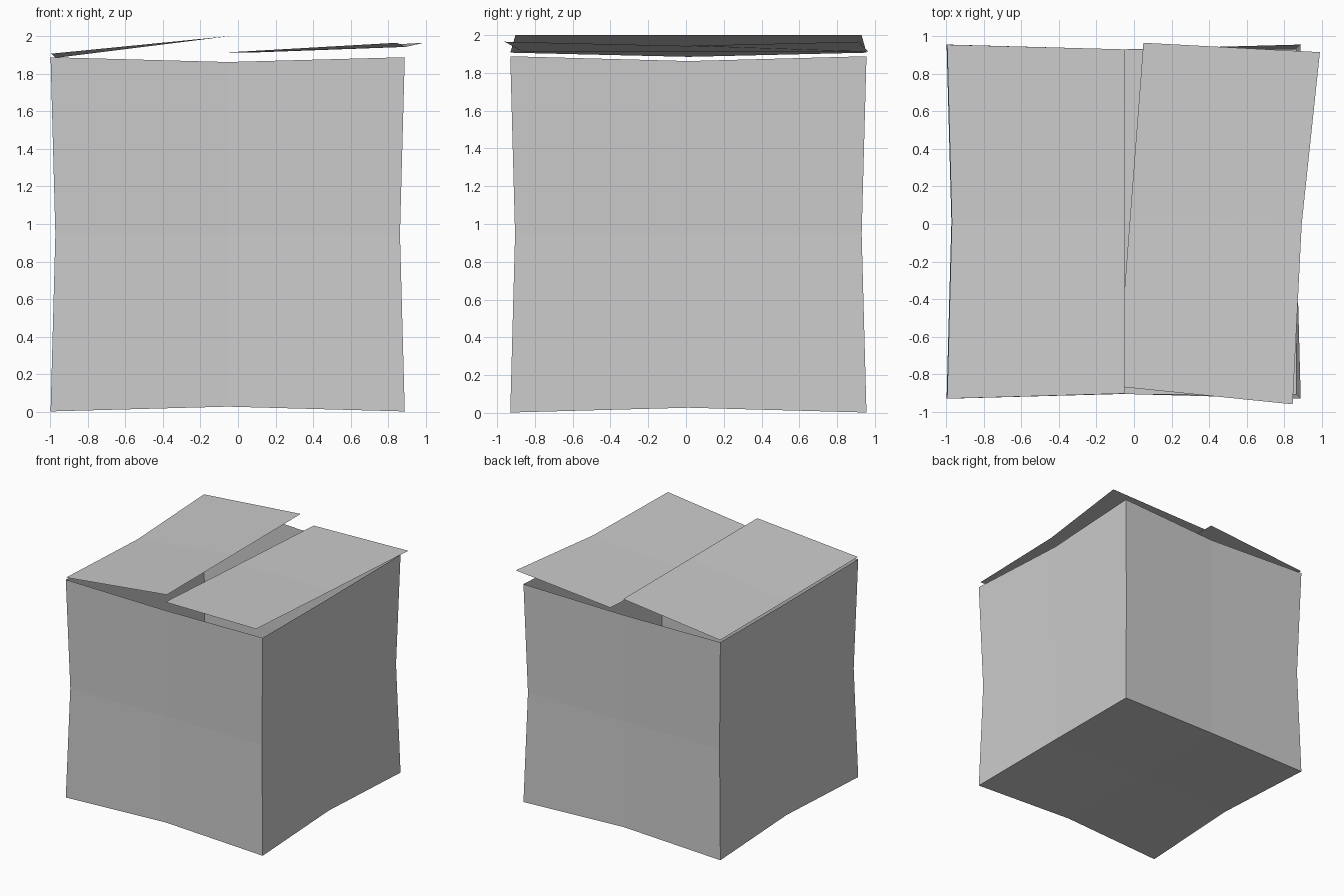
import bpy, bmesh
from mathutils import Vector

if "Cube" in bpy.data.objects:
    bpy.data.objects.remove(bpy.data.objects["Cube"], do_unlink=True)

# Plain grey card
card = bpy.data.materials.new("grey_card")
card.use_nodes = True
GREY = (0.6, 0.6, 0.6, 1)
card.diffuse_color = GREY
card.node_tree.nodes["Principled BSDF"].inputs["Base Color"].default_value = GREY


def finish(name, bm):
    mesh = bpy.data.meshes.new(name)
    bm.to_mesh(mesh)
    bm.free()
    mesh.materials.append(card)
    obj = bpy.data.objects.new(name, mesh)
    bpy.context.collection.objects.link(obj)
    return obj


# Open box body: halved cube whose edges and faces pinch inward at the middle
CENTRE, HALF, PINCH = Vector((-0.055, 0.0125, 0.945)), 0.943, 0.973
bm = bmesh.new()
bmesh.ops.create_cube(bm, size=2)
bmesh.ops.subdivide_edges(bm, edges=bm.edges[:], cuts=1, use_grid_fill=True)
lid = [f for f in bm.faces if f.normal.z > 0.9]
bmesh.ops.delete(bm, geom=lid, context="FACES")
for v in bm.verts:
    is_corner = all(abs(c) > 0.5 for c in v.co)
    v.co = CENTRE + v.co * HALF * (1 if is_corner else PINCH)
finish("box_body", bm)


# Lid flap: two panels between a bent outer edge and a straight inner edge
def flap(name, outer, inner):
    bm = bmesh.new()
    a, b = Vector(inner[0]), Vector(inner[1])
    rows = [[bm.verts.new(p) for p in line]
            for line in (outer, (a, (a + b) / 2, b))]
    for i in range(2):
        face = bm.faces.new((rows[0][i], rows[0][i + 1], rows[1][i + 1], rows[1][i]))
        face.normal_update()
        if face.normal.z < 0:
            face.normal_flip()
    return finish(name, bm)


flap("right_flap",
     [(-0.995, -0.93, 1.907), (-0.97, 0.0125, 1.885), (-0.995, 0.955, 1.907)],
     [(-0.05, -0.903, 2.0), (-0.05, 0.93, 2.0)])
flap("left_flap",
     [(0.845, -0.96, 1.965), (0.893, 0.0, 1.943), (0.99, 0.915, 1.965)],
     [(-0.09, -0.865, 1.912), (0.05, 0.965, 1.912)])
